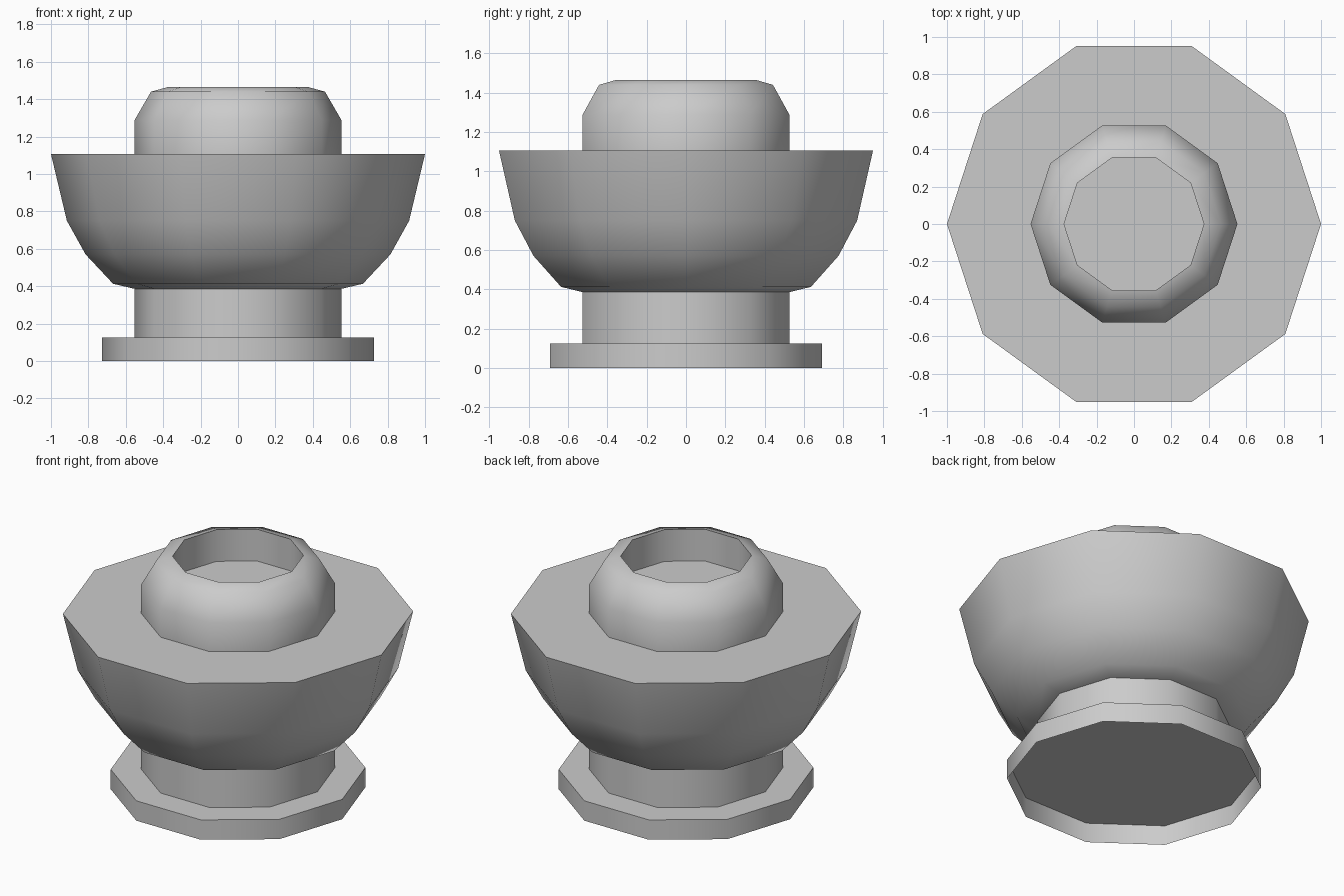
import bpy
import bmesh
import math

if "Cube" in bpy.data.objects:
    bpy.data.objects.remove(bpy.data.objects["Cube"])

SIDES = 10


def lathe(name, profile):
    """Turn (radius, z) points around the z axis; radius 0 closes the end."""
    bm = bmesh.new()
    rings = []
    for r, z in profile:
        if r == 0:
            rings.append(None)
        else:
            rings.append([bm.verts.new((r * math.cos(a), r * math.sin(a), z))
                          for a in (2 * math.pi * i / SIDES for i in range(SIDES))])
    for lo, hi in zip(rings, rings[1:]):
        if hi is None:
            bm.faces.new(lo)
        else:
            for i in range(SIDES):
                j = (i + 1) % SIDES
                bm.faces.new((lo[i], lo[j], hi[j], hi[i]))
    mesh = bpy.data.meshes.new(name)
    bm.to_mesh(mesh)
    bm.free()
    obj = bpy.data.objects.new(name, mesh)
    bpy.context.collection.objects.link(obj)
    bpy.ops.object.select_all(action='DESELECT')
    obj.select_set(True)
    bpy.context.view_layer.objects.active = obj
    bpy.ops.object.shade_smooth_by_angle(angle=math.radians(50))
    return obj


# Foot plate, open underneath
lathe("foot_plate", [(0.727, 0), (0.727, 0.125), (0, 0.125)])

# Stem between foot and bowl
lathe("stem", [(0.553, 0.125), (0.553, 0.386)])

# Rounded bowl with a flat top
lathe("bowl", [(0.553, 0.386), (0.668, 0.413), (0.815, 0.57),
               (0.915, 0.75), (1.0, 1.107), (0.553, 1.107)])

# Collar with a straight-walled recess
lathe("collar", [(0.553, 1.107), (0.553, 1.288), (0.465, 1.44),
                 (0.374, 1.465), (0.374, 1.265), (0, 1.265)])
